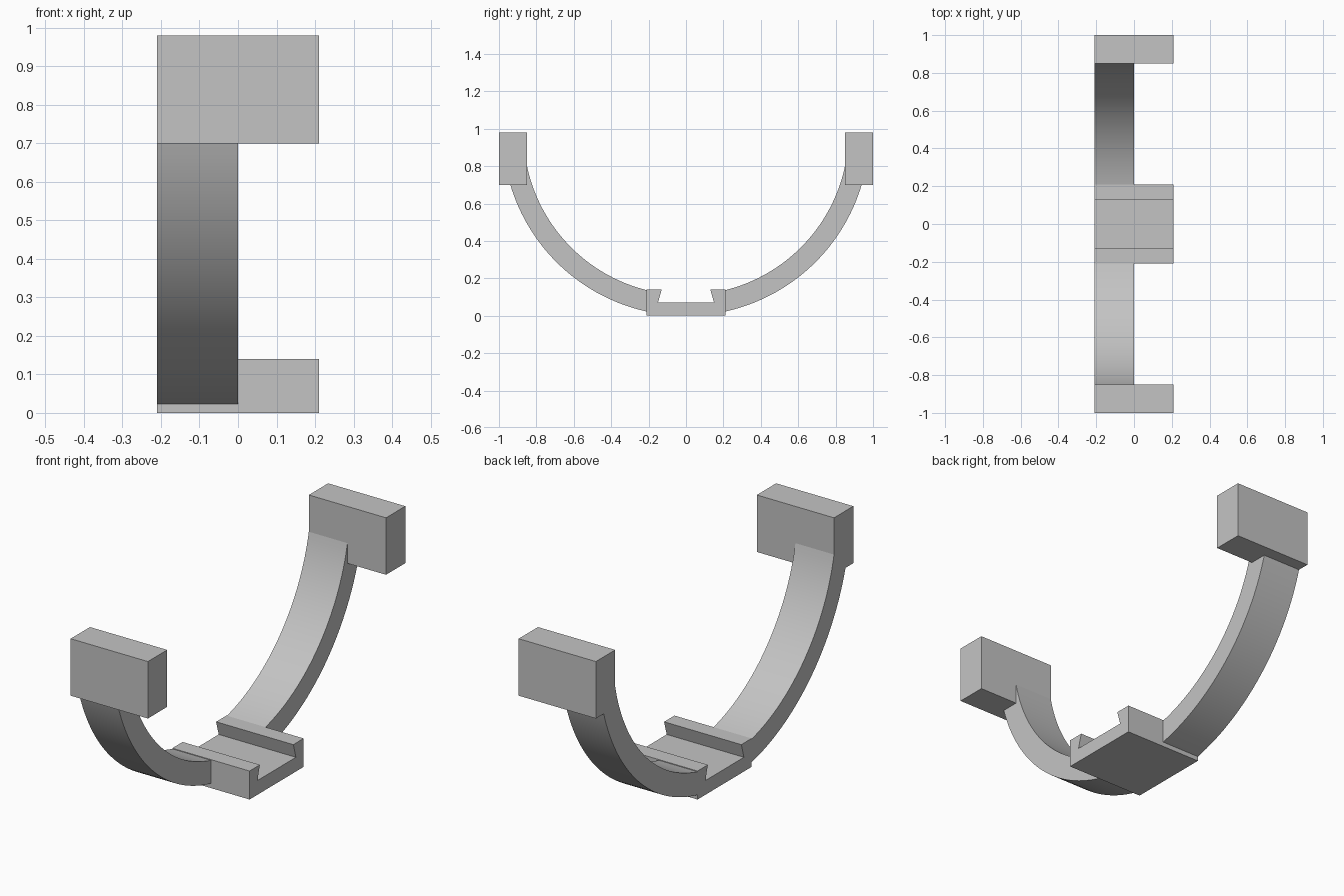
import bpy
import bmesh
from math import asin, acos, sin, cos, radians

cube = bpy.data.objects.get("Cube")
if cube:
    bpy.data.objects.remove(cube, do_unlink=True)

grey = bpy.data.materials.new("light grey")
grey.use_nodes = True
grey.diffuse_color = (0.55, 0.55, 0.55, 1)
grey.node_tree.nodes["Principled BSDF"].inputs["Base Color"].default_value = grey.diffuse_color

HALF = 0.21                     # half width of the whole bracket
CENTRE, OUTER, INNER = 0.98, 0.98, 0.869
PAD_IN, PAD_LOW = 0.85, 0.70    # inner face and underside of the end pads


def extrude_profile(name, profile, x0, x1, mirrored=False):
    """Extrude a (y, z) outline along x, optionally mirrored front to back."""
    bm = bmesh.new()
    face = bm.faces.new([bm.verts.new((x0, y, z)) for y, z in profile])
    grown = bmesh.ops.extrude_face_region(bm, geom=[face])
    moved = [v for v in grown["geom"] if isinstance(v, bmesh.types.BMVert)]
    bmesh.ops.translate(bm, verts=moved, vec=(x1 - x0, 0, 0))
    bmesh.ops.recalc_face_normals(bm, faces=bm.faces)
    mesh = bpy.data.meshes.new(name)
    bm.to_mesh(mesh)
    bm.free()
    mesh.materials.append(grey)
    obj = bpy.data.objects.new(name, mesh)
    bpy.context.collection.objects.link(obj)
    if mirrored:
        mod = obj.modifiers.new("front_to_back", "MIRROR")
        mod.use_axis = (False, True, False)
        mod.use_mirror_merge = False
    return obj


def arc(radius, start, end, steps=32):
    """Points on the ring, with angles measured from straight down."""
    angles = [start + (end - start) * i / steps for i in range(steps + 1)]
    return [(radius * sin(a), CENTRE - radius * cos(a)) for a in angles]


# Base plate with a dovetail slot across its top
right_side = [(HALF, 0), (HALF, 0.14), (0.13, 0.14), (0.15, 0.07)]
left_side = [(-y, z) for y, z in reversed(right_side)]
extrude_profile("slotted_base", right_side + left_side, -HALF, HALF)

# Curved arms, trimmed flush against the base and the end pads
inner = arc(INNER, asin(HALF / INNER), asin(PAD_IN / INNER))
outer = arc(OUTER, acos((CENTRE - PAD_LOW) / OUTER), asin(HALF / OUTER))
arms = extrude_profile("curved_arms", inner + [(PAD_IN, PAD_LOW)] + outer, -HALF, 0, True)

# Rectangular end pads
pad = [(PAD_IN, PAD_LOW), (1, PAD_LOW), (1, CENTRE), (PAD_IN, CENTRE)]
extrude_profile("end_pads", pad, -HALF, HALF, True)

# Smooth the curved arms while keeping their edges sharp
bpy.ops.object.select_all(action="DESELECT")
arms.select_set(True)
bpy.context.view_layer.objects.active = arms
bpy.ops.object.shade_smooth_by_angle(angle=radians(30))
